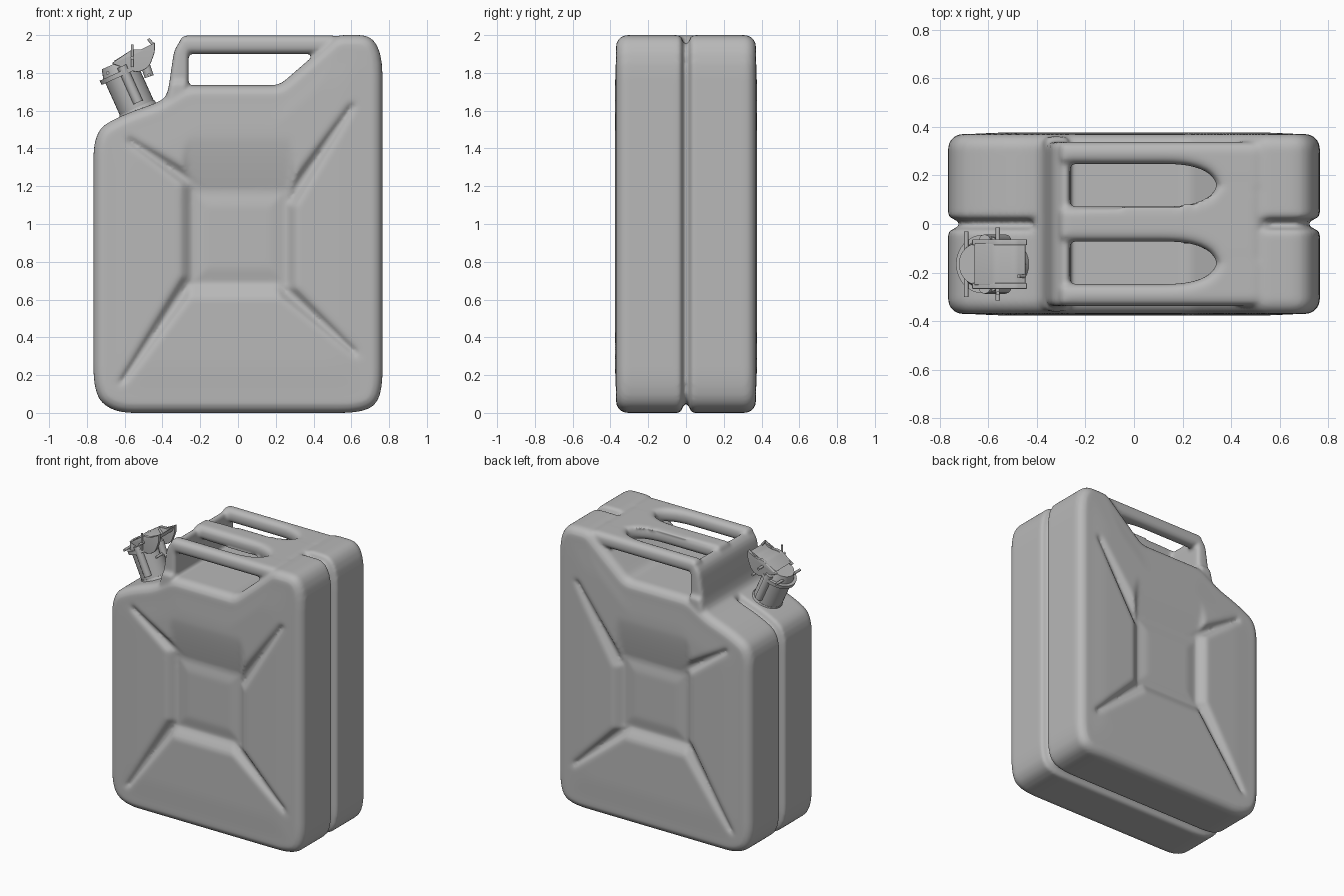
import bpy, bmesh
from math import sin, cos, pi, radians, hypot
from mathutils import Vector

cube = bpy.data.objects.get("Cube")
if cube:
    bpy.data.objects.remove(cube, do_unlink=True)

# Material
grey = bpy.data.materials.new("grey_metal")
grey.use_nodes = True
grey.diffuse_color = (0.48, 0.48, 0.48, 1)
for node in grey.node_tree.nodes:
    if node.type == 'BSDF_PRINCIPLED':
        node.inputs["Base Color"].default_value = grey.diffuse_color
        node.inputs["Roughness"].default_value = 0.6


def finish(name, bm):
    bmesh.ops.recalc_face_normals(bm, faces=bm.faces)
    mesh = bpy.data.meshes.new(name)
    bm.to_mesh(mesh)
    bm.free()
    mesh.materials.append(grey)
    obj = bpy.data.objects.new(name, mesh)
    bpy.context.collection.objects.link(obj)
    bpy.ops.object.select_all(action='DESELECT')
    obj.select_set(True)
    bpy.context.view_layer.objects.active = obj
    bpy.ops.object.shade_smooth_by_angle(angle=radians(40))
    return obj


def rounded(corners, steps=6):
    """Counter-clockwise polygon (x, y, radius) with curved corners."""
    out = []
    for i, (x, y, r) in enumerate(corners):
        p = Vector((x, y))
        ends = []
        for other in (corners[i - 1], corners[(i + 1) % len(corners)]):
            d = Vector(other[:2]) - p
            ends.append(p + d.normalized() * min(r, d.length * 0.47))
        for k in range(steps + 1):
            t = k / steps
            out.append(ends[0] * (1 - t) ** 2 + p * 2 * t * (1 - t) + ends[1] * t * t)
    return out


def resample(pts, count):
    lengths = [(pts[(i + 1) % len(pts)] - p).length for i, p in enumerate(pts)]
    step, out, i, run = sum(lengths) / count, [], 0, 0.0
    for k in range(count):
        while i < len(pts) - 1 and run + lengths[i] < k * step:
            run += lengths[i]
            i += 1
        f = (k * step - run) / max(lengths[i], 1e-6)
        out.append(pts[i].lerp(pts[(i + 1) % len(pts)], min(f, 1)))
    return out


def inset(pts, amounts):
    out = []
    for i, p in enumerate(pts):
        d = (pts[(i + 1) % len(pts)] - pts[i - 1]).normalized()
        out.append(p + Vector((-d.y, d.x)) * amounts[i])
    return out


def bridge(bm, a, b):
    for i in range(len(a)):
        j = (i + 1) % len(a)
        bm.faces.new((a[i], a[j], b[j], b[i]))


def loft(bm, corners, h0, h1, r, upright=False):
    """Rounded slab: outline extruded along z, or along y when upright."""
    pts = rounded(corners)
    quarter = [(r * (1 - sin(k * pi / 10)), r * (1 - cos(k * pi / 10))) for k in range(6)]
    layers = [(d, h0 + h) for d, h in quarter] + [(d, h1 - h) for d, h in reversed(quarter)]
    rings = []
    for d, h in layers:
        ring = inset(pts, [d] * len(pts))
        rings.append([bm.verts.new((p.x, h, p.y) if upright else (p.x, p.y, h)) for p in ring])
    for a, b in zip(rings, rings[1:]):
        bridge(bm, a, b)
    bm.faces.new(rings[0])
    bm.faces.new(rings[-1])
    return bm


def rod(name, p, q, r, r2=None, sides=32):
    p, q = Vector(p), Vector(q)
    bm = bmesh.new()
    bmesh.ops.create_cone(bm, cap_ends=True, segments=sides, radius1=r,
                          radius2=r if r2 is None else r2, depth=(q - p).length)
    rot = (q - p).to_track_quat('Z', 'Y')
    for v in bm.verts:
        v.co = rot @ v.co + (p + q) / 2
    finish(name, bm)


def clamp(t):
    return max(0.0, min(1.0, t))


def smooth(t):
    t = clamp(t)
    return t * t * (3 - 2 * t)


# Pressed cross: bounds of the middle pad, inner and outer end of each groove
LEFT, RIGHT, LOW, HIGH = -0.25, 0.26, 0.68, 1.18
GROOVES = [((-0.18, 1.18), (-0.57, 1.44)), ((0.27, 1.13), (0.6, 1.62)),
           ((-0.26, 0.69), (-0.61, 0.17)), ((0.22, 0.68), (0.62, 0.32))]


def relief(x, z, inward):
    dx = max(LEFT - x, x - RIGHT, 0)
    dz = max((z - HIGH) / 0.28, (LOW - z) / 0.08, 0)
    step = 0.045 * clamp(1 - hypot(dx / 0.06, dz)) ** 1.3
    p = Vector((x, z))
    for a, b in GROOVES:
        a, b = Vector(a), Vector(b)
        s = clamp((p - a).dot(b - a) / (b - a).length_squared)
        width = 0.065 - 0.035 * s
        step = max(step, (0.045 - 0.025 * s) * smooth(1 - (p - a.lerp(b, s)).length / width))
    pad = 0.012 * smooth(min(x - LEFT, RIGHT - x, z - LOW, HIGH - z) / 0.1)
    return step - pad - 0.006 * smooth(inward * 4)


# Can body: two pressed halves meeting in a seam groove
outline = resample(rounded([
    (-0.765, 0.09, 0.15), (-0.65, 0.0, 0.1), (0.68, 0.0, 0.14), (0.765, 0.09, 0.14),
    (0.765, 2.0, 0.22), (0.52, 2.0, 0.04), (0.41, 1.9, 0.05), (0.22, 1.735, 0.04),
    (-0.28, 1.735, 0.05), (-0.42, 1.645, 0.06), (-0.62, 1.575, 0.1), (-0.765, 1.49, 0.14)]), 360)
seam = [clamp(max(p.x - 0.51, -0.36 - p.x) / 0.04) if p.y > 1.55 else 1.0 for p in outline]
centre = Vector((0.01, 0.92))
EDGE, DEPTH, RINGS = 0.06, 0.37, 40

can = bmesh.new()
for side in (-1, 1):
    layers = [(0.048, 0.0), (0.045, 0.012), (0.012, 0.024), (0.0, 0.036)]
    rings = []
    for d, h in layers:
        ring = inset(outline, [d * s for s in seam])
        rings.append([can.verts.new((p.x, side * h, p.y)) for p in ring])
    for k in range(7):
        a = k * pi / 12
        rim = inset(outline, [EDGE * (1 - cos(a))] * len(outline))
        h = DEPTH - EDGE * (1 - sin(a))
        rings.append([can.verts.new((p.x, side * h, p.y)) for p in rim])
    for k in range(1, RINGS):
        t = k / RINGS
        ring = [p.lerp(centre, t) for p in rim]
        rings.append([can.verts.new((p.x, side * (DEPTH - relief(p.x, p.y, t)), p.y)) for p in ring])
    for a, b in zip(rings, rings[1:]):
        bridge(can, a, b)
    can.faces.new(rings[-1])
bmesh.ops.remove_doubles(can, verts=can.verts, dist=0.0001)

# Handle: end wall on a wider foot, three bars that widen into the shoulder
loft(can, [(-0.41, 1.6, 0.01), (-0.262, 1.6, 0.01), (-0.262, 1.95, 0.02), (-0.275, 1.985, 0.02),
           (-0.335, 1.94, 0.06), (-0.353, 1.82, 0.08), (-0.372, 1.69, 0.05), (-0.41, 1.645, 0.02)],
     -0.338, 0.338, 0.025, upright=True)
loft(can, [(-0.4, 1.58, 0.01), (-0.265, 1.58, 0.01), (-0.265, 1.76, 0.02), (-0.36, 1.76, 0.03)],
     -0.36, 0.36, 0.03, upright=True)
loft(can, [(-0.31, -0.072, 0.03), (0.22, -0.072, 0.1), (0.325, -0.115, 0.05), (0.355, -0.2, 0.05),
           (0.53, -0.2, 0.05), (0.53, 0.2, 0.05), (0.355, 0.2, 0.05), (0.325, 0.115, 0.05),
           (0.22, 0.072, 0.1), (-0.31, 0.072, 0.03)], 1.9, 1.998, 0.04)
outer = [(-0.31, 0.247, 0.03), (0.22, 0.247, 0.1), (0.325, 0.205, 0.05), (0.355, 0.12, 0.05),
         (0.54, 0.12, 0.05), (0.54, 0.338, 0.05), (-0.31, 0.338, 0.03)]
loft(can, outer, 1.9, 1.998, 0.04)
loft(can, [(x, -y, r) for x, y, r in reversed(outer)], 1.9, 1.998, 0.04)

# Weld body and handle into one softly blended shell
shell = finish("can_body_and_handle", can)
weld = shell.modifiers.new("weld", 'REMESH')
weld.mode = 'VOXEL'
weld.voxel_size = 0.0115
weld.use_smooth_shade = True
soften = shell.modifiers.new("soften", 'SMOOTH')
soften.factor = 0.5
soften.iterations = 5

# Spout: tilted neck, flange and cap
MID = -0.165
base = Vector((-0.52, MID, 1.58))
axis = Vector((-0.41, 0, 0.91)).normalized()


def along(d):
    return base + axis * d


rod("spout_collar", along(-0.03), along(0.04), 0.12, 0.1)
rod("spout_neck", along(0), along(0.24), 0.098)
rod("spout_flange", along(0.225), along(0.25), 0.12)
rod("spout_cap", along(0.25), along(0.3), 0.1, 0.085)

# Closing lever: two cheeks, thumb plate and cross pins
lever = [(-0.67, 1.85, 0.01), (-0.53, 1.8, 0.03), (-0.47, 1.83, 0.03), (-0.44, 1.91, 0.02),
         (-0.44, 1.965, 0.01), (-0.49, 1.925, 0.02), (-0.56, 1.925, 0.02)]
for name, side in (("front", -1), ("back", 1)):
    y = MID + side * 0.09
    finish("lever_cheek_" + name, loft(bmesh.new(), lever, y - 0.012, y + 0.012, 0.004, upright=True))
    off = Vector((0.02, side * 0.095, 0))
    rod("neck_strap_" + name, along(0.07) + off, along(0.28) + off, 0.027, sides=12)
plate = [(-0.66, 1.86, 0.01), (-0.56, 1.895, 0.02), (-0.46, 1.91, 0.02),
         (-0.445, 1.955, 0.01), (-0.49, 1.922, 0.02), (-0.57, 1.918, 0.02)]
finish("lever_plate", loft(bmesh.new(), plate, MID - 0.085, MID + 0.085, 0.004, upright=True))
for name, x, z, reach in (("hinge", -0.69, 1.8, 0.135), ("middle", -0.56, 1.88, 0.15),
                          ("hook", -0.47, 1.79, 0.09)):
    rod("pin_" + name, (x, MID - reach, z), (x, MID + reach, z), 0.009, sides=12)
rod("locking_pin", (-0.56, MID - 0.12, 1.83), (-0.56, MID - 0.12, 1.95), 0.008, sides=10)
rod("hook_link", (-0.47, MID, 1.78), (-0.5, MID, 1.87), 0.025, sides=12)
rod("lever_tip", (-0.45, MID - 0.05, 1.95), (-0.475, MID - 0.05, 1.98), 0.008, sides=10)
